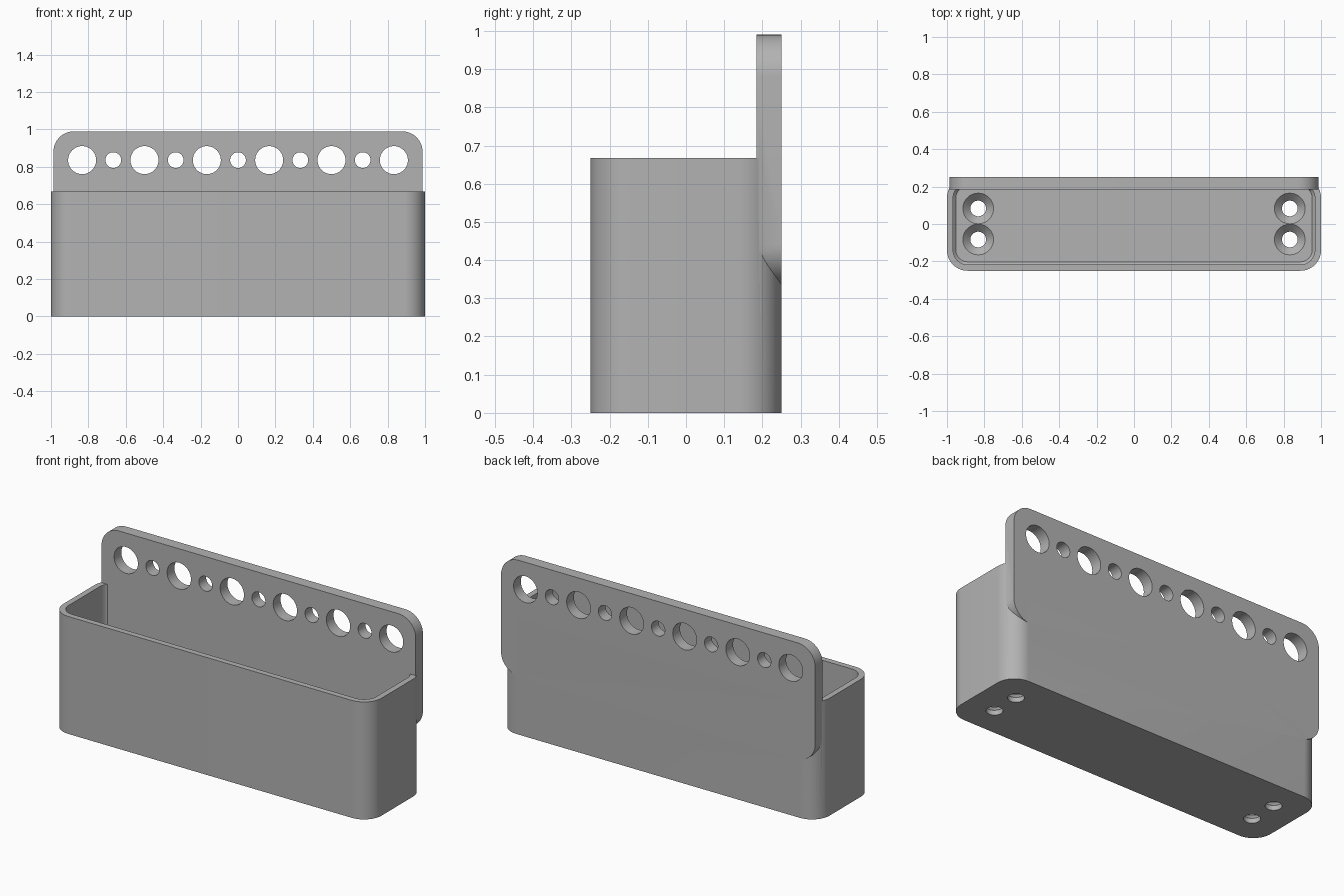
import bpy, bmesh
from math import sin, cos, pi, radians
from mathutils import Vector

if "Cube" in bpy.data.objects:
    bpy.data.objects.remove(bpy.data.objects["Cube"])

grey = bpy.data.materials.new("mid_grey")
grey.use_nodes = True
grey.diffuse_color = (0.45, 0.45, 0.45, 1)
grey.node_tree.nodes["Principled BSDF"].inputs["Base Color"].default_value = grey.diffuse_color


def rounded(half_w, low, high, radius, steps=14):
    """Rounded rectangle outline, counter-clockwise."""
    points = []
    centres = [(half_w - radius, high - radius), (radius - half_w, high - radius),
               (radius - half_w, low + radius), (half_w - radius, low + radius)]
    for k, (cx, cy) in enumerate(centres):
        for i in range(steps + 1):
            a = pi / 2 * (k + i / steps)
            points.append((cx + radius * cos(a), cy + radius * sin(a)))
    return points


def circle(cx, cy, radius, steps=40):
    return [(cx + radius * cos(2 * pi * i / steps), cy + radius * sin(2 * pi * i / steps))
            for i in range(steps)]


def loft(name, rings):
    """Closed solid through rings of equal point count."""
    bm = bmesh.new()
    loops = [[bm.verts.new(p) for p in ring] for ring in rings]
    n = len(loops[0])
    for a, b in zip(loops, loops[1:]):
        for i in range(n):
            bm.faces.new((a[i], a[(i + 1) % n], b[(i + 1) % n], b[i]))
    bm.faces.new(loops[0][::-1])
    bm.faces.new(loops[-1])
    bmesh.ops.recalc_face_normals(bm, faces=bm.faces[:])
    mesh = bpy.data.meshes.new(name)
    bm.to_mesh(mesh)
    bm.free()
    mesh.materials.append(grey)
    obj = bpy.data.objects.new(name, mesh)
    bpy.context.collection.objects.link(obj)
    return obj


def flat(outline, z):
    return [Vector((x, y, z)) for x, y in outline]


def upright(outline, y):
    return [Vector((x, y, z)) for x, z in outline]


def combine(target, tool, operation):
    mod = target.modifiers.new(tool.name, "BOOLEAN")
    mod.operation, mod.solver, mod.object = operation, "EXACT", tool
    bpy.context.view_layer.objects.active = target
    bpy.ops.object.modifier_apply(modifier=mod.name)
    bpy.data.objects.remove(tool)


BACK, FRONT, RIM, FLOOR = 0.25, 0.185, 0.667, 0.067

# Rounded tray body
body = rounded(1, -BACK, BACK, 0.11)
holder = loft("wall_tray", [flat(body, 0), flat(body, RIM)])

# Cavity, stopping at the thicker back wall, with a small chamfer at the floor
def cavity_ring(inset, z):
    outline = rounded(0.967 - inset, inset - 0.217, 0.217 - inset, 0.077 - inset)
    return flat([(x, min(y, FRONT)) for x, y in outline], z)

cavity = loft("cavity", [cavity_ring(0.015, FLOOR), cavity_ring(0, FLOOR + 0.015),
                         cavity_ring(0, 0.9)])
combine(holder, cavity, "DIFFERENCE")

# Back plate rising above the rim
plate = rounded(0.987, 0.333, 0.99, 0.11)
combine(holder, loft("back_plate", [upright(plate, FRONT), upright(plate, BACK)]), "UNION")

# Row of alternating large and small holes
for i in range(-5, 6):
    hole = circle(i / 6, 0.836, 0.075 if i % 2 else 0.042)
    combine(holder, loft("tool_hole", [upright(hole, 0.1), upright(hole, 0.3)]), "DIFFERENCE")

# Countersunk screw holes in the floor
for x in (-0.833, 0.833):
    for y in (-0.083, 0.083):
        rings = [flat(circle(x, y, r), z) for r, z in
                 ((0.042, -0.05), (0.042, 0.027), (0.082, FLOOR), (0.082, FLOOR + 0.02))]
        combine(holder, loft("screw_hole", rings), "DIFFERENCE")

# Smooth rounded surfaces, crisp edges
bpy.ops.object.select_all(action="DESELECT")
holder.select_set(True)
bpy.context.view_layer.objects.active = holder
bpy.ops.object.shade_smooth_by_angle(angle=radians(30))
